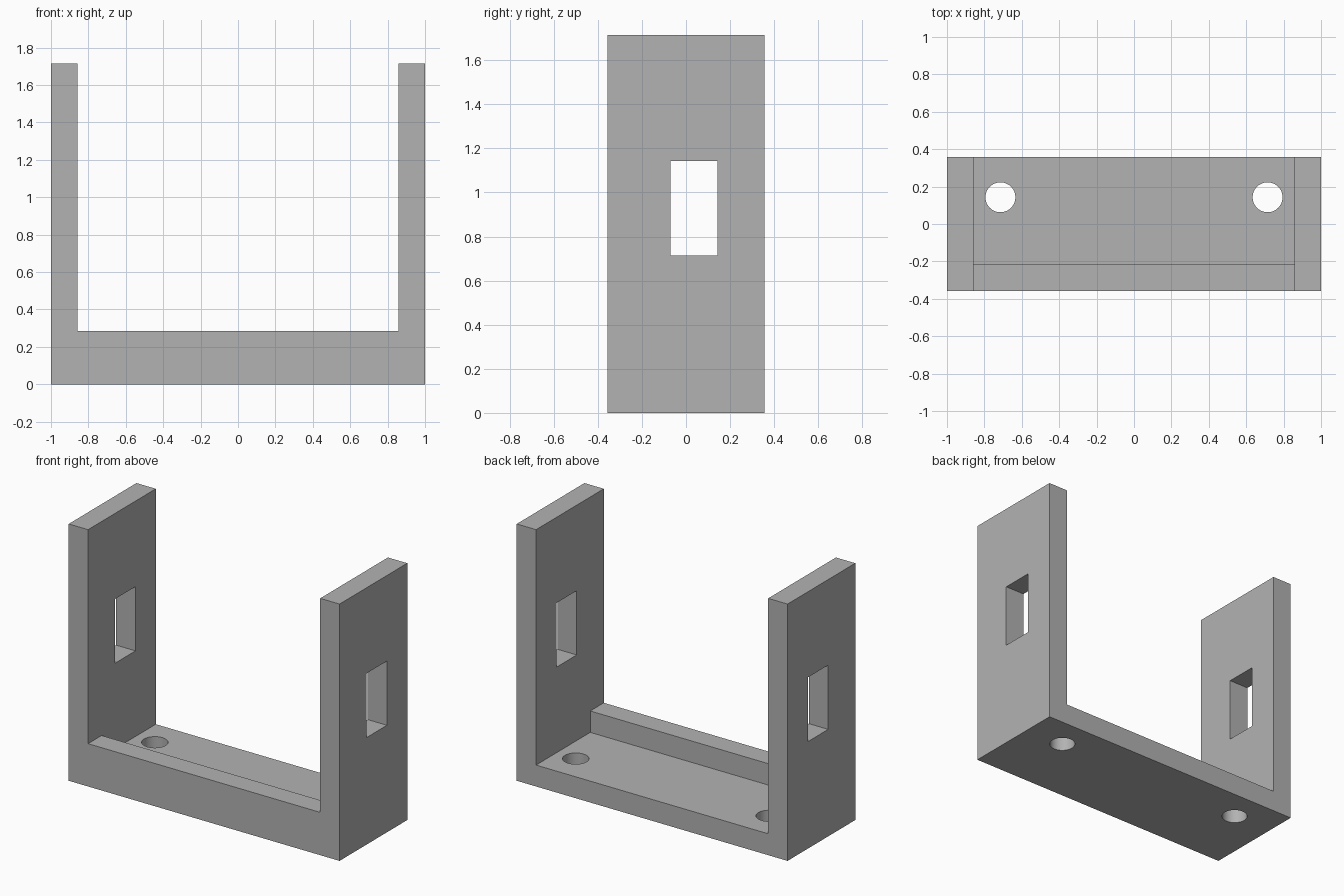
import bpy
import bmesh
import math
from mathutils import Matrix, Vector

default = bpy.data.objects.get("Cube")
if default:
    bpy.data.objects.remove(default, do_unlink=True)

U = 1 / 7                      # wall thickness, the module of the whole bracket
DEPTH, HEIGHT = 5 * U, 12 * U

grey = bpy.data.materials.new("plain grey")
grey.use_nodes = True
colour = (0.448, 0.448, 0.448, 1)
grey.diffuse_color = colour
grey.node_tree.nodes["Principled BSDF"].inputs["Base Color"].default_value = colour


def finish(name, bm):
    bmesh.ops.recalc_face_normals(bm, faces=bm.faces)
    mesh = bpy.data.meshes.new(name)
    bm.to_mesh(mesh)
    bm.free()
    mesh.materials.append(grey)
    obj = bpy.data.objects.new(name, mesh)
    bpy.context.collection.objects.link(obj)
    return obj


def box(name, low, high):
    low, high = Vector(low), Vector(high)
    bm = bmesh.new()
    bmesh.ops.create_cube(bm, size=1, matrix=Matrix.Translation((low + high) / 2)
                          @ Matrix.Diagonal((*(high - low), 1)))
    return finish(name, bm)


def extrude_along_x(name, profile, half):
    bm = bmesh.new()
    face = bm.faces.new([bm.verts.new((-half, y, z)) for y, z in profile])
    new = bmesh.ops.extrude_face_region(bm, geom=[face])["geom"]
    bmesh.ops.translate(bm, vec=(2 * half, 0, 0),
                        verts=[v for v in new if isinstance(v, bmesh.types.BMVert)])
    return finish(name, bm)


def cylinder(name, x, y, radius):
    bm = bmesh.new()
    bmesh.ops.create_cone(bm, cap_ends=True, segments=48, radius1=radius, radius2=radius,
                          depth=1, matrix=Matrix.Translation((x, y, 0)))
    return finish(name, bm)


# Solid block that becomes the U-shaped bracket
bracket = box("bracket", (-1, -DEPTH / 2, 0), (1, DEPTH / 2, HEIGHT))

# Space between the walls, stepped to leave the raised front lip
lip_back = -1.5 * U
opening = extrude_along_x("opening_cutter", [
    (-1, 2 * U), (lip_back, 2 * U), (lip_back, U), (1, U), (1, 2), (-1, 2)], 6 * U)

# Rectangular slot through both walls
slot = box("slot_cutter", (-2, -U / 2, 5 * U), (2, U, 8 * U))

# Screw holes in the floor
holes = [cylinder("screw_hole_cutter", side * 5 * U, U, 0.08) for side in (-1, 1)]

# Cut, apply and remove the cutters
bpy.ops.object.select_all(action="DESELECT")
bpy.context.view_layer.objects.active = bracket
bracket.select_set(True)
for cutter in [opening, slot, *holes]:
    cutter.hide_render = True
    mod = bracket.modifiers.new("cut", "BOOLEAN")
    mod.operation = "DIFFERENCE"
    mod.solver = "EXACT"
    mod.object = cutter
    bpy.ops.object.modifier_apply(modifier=mod.name)
    bpy.data.objects.remove(cutter, do_unlink=True)

bpy.ops.object.shade_smooth_by_angle(angle=math.radians(30))
